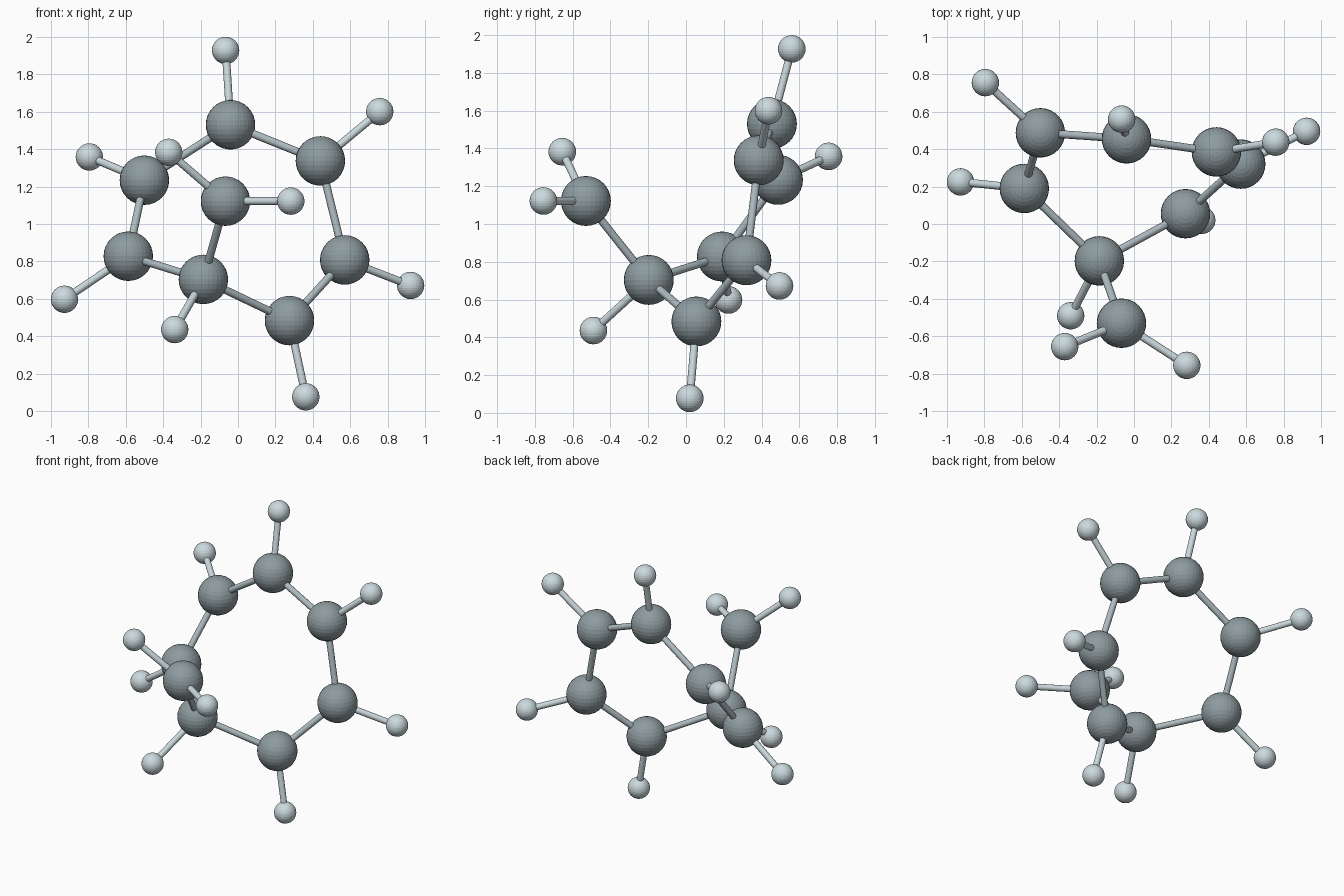
import bpy
from mathutils import Vector

if "Cube" in bpy.data.objects:
    bpy.data.objects.remove(bpy.data.objects["Cube"])

C_RADIUS, H_RADIUS, BOND_RADIUS = 0.132, 0.073, 0.021

# Carbon centres: a ring of seven plus one side carbon
carbons = {
    "top": (-0.04, 0.455, 1.53),
    "upper_right": (0.44, 0.385, 1.337),
    "right": (0.57, 0.32, 0.808),
    "bottom": (0.275, 0.055, 0.484),
    "junction": (-0.185, -0.197, 0.704),
    "left": (-0.586, 0.19, 0.828),
    "upper_left": (-0.50, 0.487, 1.234),
    "side": (-0.067, -0.53, 1.122),
}

# Hydrogens: (parent carbon, centre)
hydrogens = [
    ("top", (-0.066, 0.56, 1.927)),
    ("upper_right", (0.757, 0.437, 1.60)),
    ("right", (0.922, 0.495, 0.672)),
    ("bottom", (0.362, 0.02, 0.077)),
    ("junction", (-0.338, -0.49, 0.436)),
    ("left", (-0.927, 0.225, 0.598)),
    ("upper_left", (-0.794, 0.755, 1.358)),
    ("side", (-0.37, -0.655, 1.383)),
    ("side", (0.282, -0.755, 1.122)),
]


def atom(name, centre, radius):
    bpy.ops.mesh.primitive_uv_sphere_add(segments=32, ring_count=16,
                                         radius=radius, location=centre)
    bpy.context.object.name = name


def bond(name, a, b):
    a, b = Vector(a), Vector(b)
    axis = b - a
    bpy.ops.mesh.primitive_cylinder_add(vertices=16, radius=BOND_RADIUS,
                                        depth=axis.length, location=(a + b) / 2)
    ob = bpy.context.object
    ob.name = name
    ob.rotation_euler = axis.to_track_quat('Z', 'Y').to_euler()
    bpy.ops.object.shade_smooth_by_angle()


# Large atoms
for key, pos in carbons.items():
    atom("carbon_" + key, pos, C_RADIUS)

# Ring bonds and side-carbon bond
ring = [k for k in carbons if k != "side"]
for a, b in list(zip(ring, ring[1:] + ring[:1])) + [("junction", "side")]:
    bond(f"bond_{a}_{b}", carbons[a], carbons[b])

# Small atoms with their bonds
for i, (parent, pos) in enumerate(hydrogens):
    atom(f"hydrogen_{parent}_{i}", pos, H_RADIUS)
    bond(f"hydrogen_bond_{parent}_{i}", carbons[parent], pos)

# Colours
def colour(prefix, rgb):
    mat = bpy.data.materials.new(prefix + "_colour")
    mat.diffuse_color = (*rgb, 1)
    mat.use_nodes = True
    mat.node_tree.nodes["Principled BSDF"].inputs["Base Color"].default_value = mat.diffuse_color
    for ob in bpy.data.objects:
        if ob.name.startswith(prefix):
            ob.data.materials.append(mat)

colour("carbon", (0.27, 0.33, 0.35))
colour("hydrogen", (0.60, 0.70, 0.73))
colour("bond", (0.42, 0.50, 0.53))
